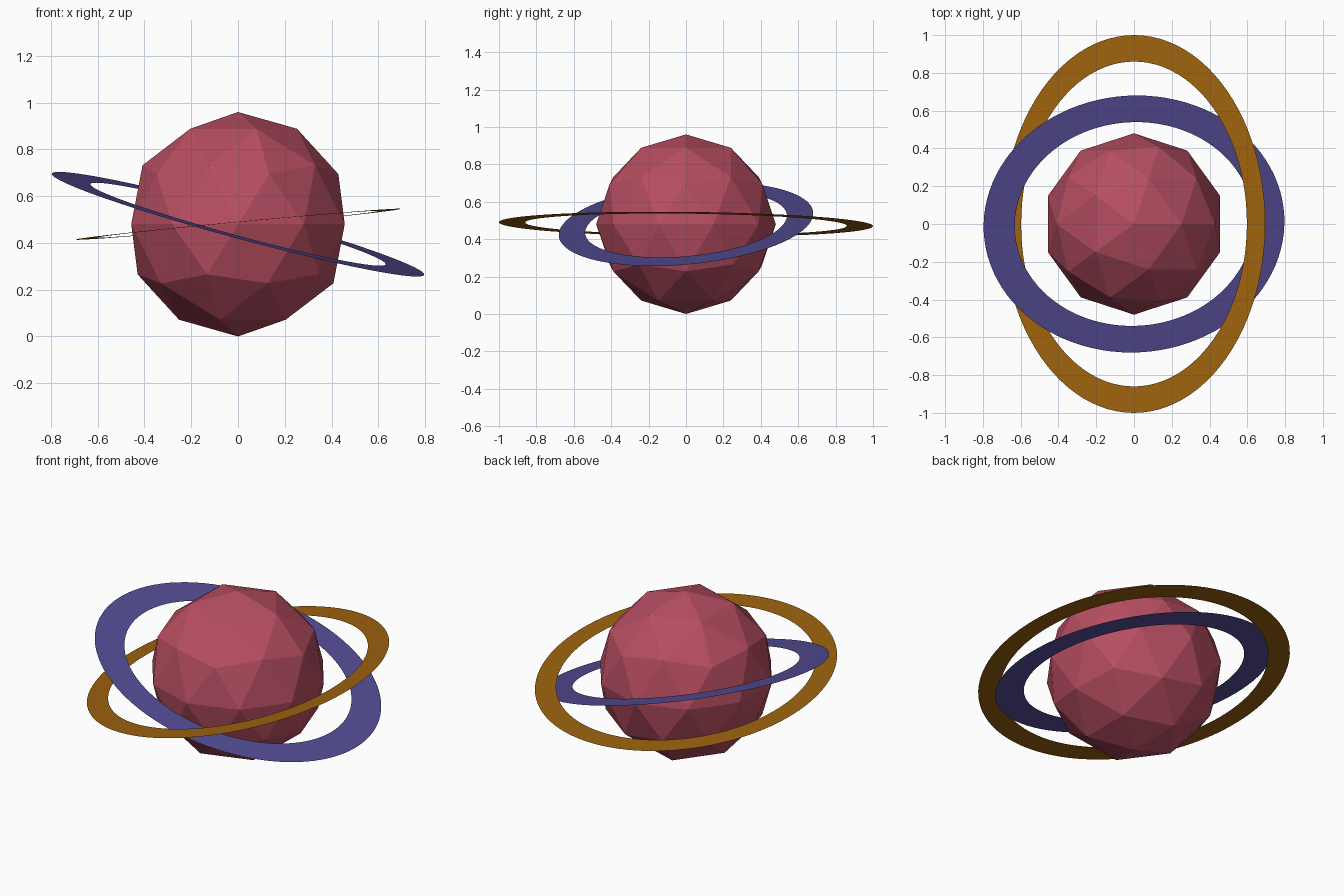
import bpy, bmesh
from math import sin, cos, pi, radians

if "Cube" in bpy.data.objects:
    bpy.data.objects.remove(bpy.data.objects["Cube"])

CENTRE = (0, 0, 0.48)


def paint(obj, name, rgb):
    mat = bpy.data.materials.new(name)
    mat.diffuse_color = (*rgb, 1)
    mat.use_nodes = True
    mat.node_tree.nodes["Principled BSDF"].inputs["Base Color"].default_value = mat.diffuse_color
    obj.data.materials.append(mat)


def flat_ring(name, rx, ry, hole, tilt, rgb, n=96):
    """Paper-thin elliptical band; hole is the inner/outer ratio."""
    bm = bmesh.new()
    loops = [[bm.verts.new((rx * k * cos(2 * pi * i / n), ry * k * sin(2 * pi * i / n), 0))
              for i in range(n)] for k in (1, hole)]
    outer, inner = loops
    for i in range(n):
        j = (i + 1) % n
        bm.faces.new((outer[i], outer[j], inner[j], inner[i]))
    mesh = bpy.data.meshes.new(name)
    bm.to_mesh(mesh)
    bm.free()
    obj = bpy.data.objects.new(name, mesh)
    obj.location = CENTRE
    obj.rotation_euler = [radians(a) for a in tilt]
    bpy.context.collection.objects.link(obj)
    paint(obj, name + "_colour", rgb)
    return obj


# Faceted planet body
bpy.ops.mesh.primitive_ico_sphere_add(subdivisions=2, radius=0.48, location=CENTRE)
planet = bpy.context.object
planet.name = "planet"
paint(planet, "planet_colour", (0.47, 0.075, 0.12))

# Two crossing rings, each leaning its own way
flat_ring("inner_ring", 0.825, 0.683, 0.793, (5, 15.2, 0), (0.085, 0.07, 0.29))
flat_ring("outer_ring", 0.698, 1.0, 0.86, (-0.6, -5.4, 0), (0.34, 0.125, 0.005))
